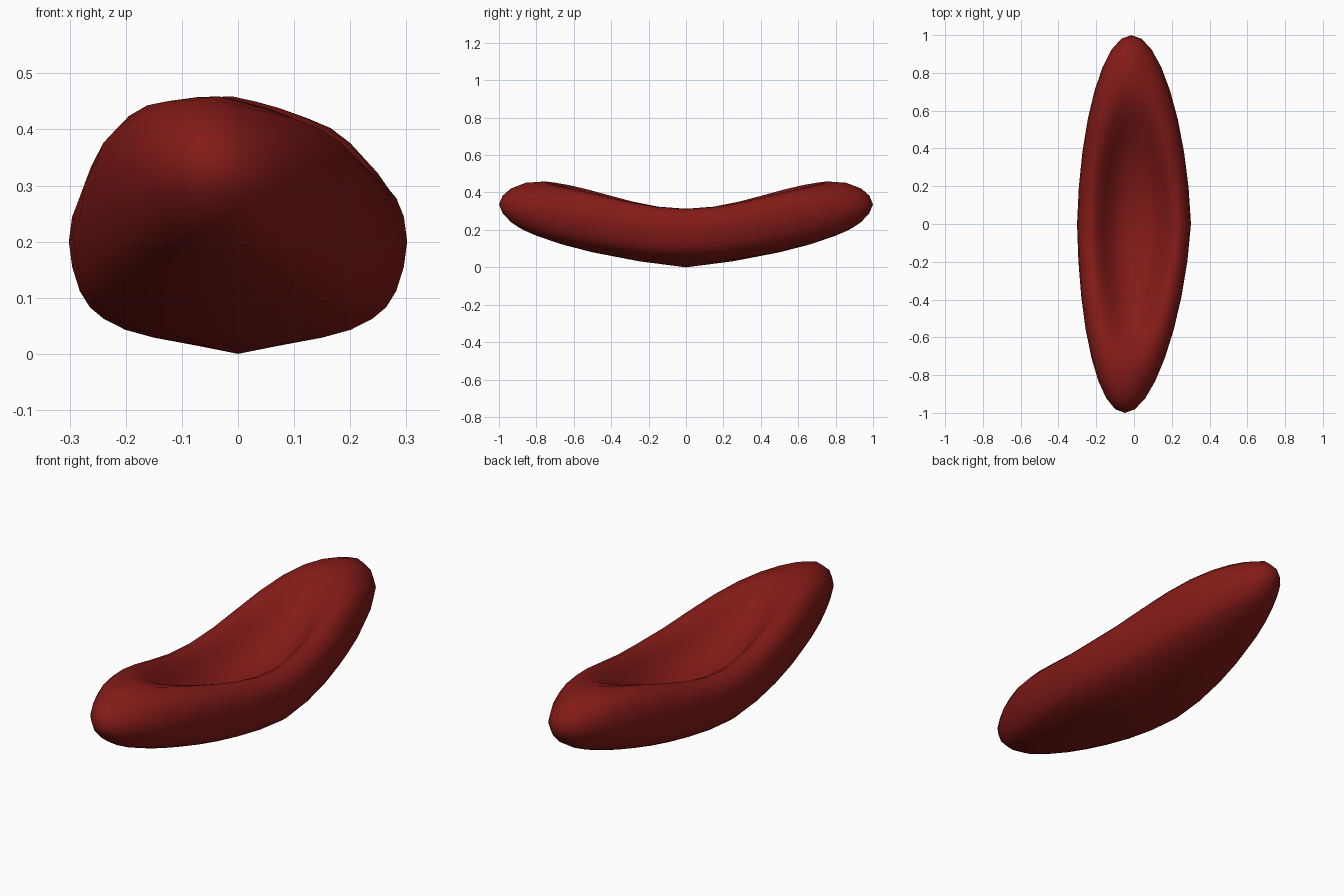
import bpy, bmesh, math

if "Cube" in bpy.data.objects:
    bpy.data.objects.remove(bpy.data.objects["Cube"])

SEGMENTS = 32
# Dimpled-disc profile (radius fraction, height), underside centre to dimple centre
PROFILE = [(0.25, 0.015), (0.5, 0.029), (0.67, 0.043), (0.8, 0.063), (0.88, 0.083),
           (0.94, 0.112), (0.985, 0.155), (1.005, 0.2), (0.985, 0.245), (0.94, 0.278),
           (0.86, 0.302), (0.76, 0.313), (0.66, 0.3), (0.55, 0.262), (0.43, 0.218),
           (0.3, 0.188), (0.15, 0.174)]


def warp(x, y, z):
    """Lift both ends, and narrow and skew the outline slightly."""
    a = abs(y)
    low = 0.13 * a ** 1.5
    high = 0.15 * math.sin(math.pi / 2 * a / 0.85) ** 2 - 0.32 * max(x, 0) * a * a
    t = min(z / 0.3, 1)
    width, shift = (0.12, 0.048) if y < 0 else (0.09, 0.014)
    return (x * (1 - width * a) - shift * a ** 1.3, y / 1.005,
            z + low * (1 - t) + high * t)


# Dished cell body
bm = bmesh.new()
rings = []
for r, z in PROFILE:
    ring = []
    for i in range(SEGMENTS):
        ang = 2 * math.pi * i / SEGMENTS
        ring.append(bm.verts.new(warp(0.3 * r * math.cos(ang), r * math.sin(ang), z)))
    rings.append(ring)
bottom = bm.verts.new((0, 0, 0))
top = bm.verts.new((0, 0, 0.17))
for i in range(SEGMENTS):
    j = (i + 1) % SEGMENTS
    for a, b in zip(rings, rings[1:]):
        bm.faces.new((a[i], a[j], b[j], b[i]))
    bm.faces.new((bottom, rings[0][j], rings[0][i]))
    bm.faces.new((top, rings[-1][i], rings[-1][j]))
bmesh.ops.recalc_face_normals(bm, faces=bm.faces)
for f in bm.faces:
    f.smooth = True
mesh = bpy.data.meshes.new("dished_cell")
bm.to_mesh(mesh)
bm.free()
cell = bpy.data.objects.new("dished_cell", mesh)
bpy.context.collection.objects.link(cell)

# Dark red colour
mat = bpy.data.materials.new("dark_red")
mat.diffuse_color = (0.23, 0.011, 0.009, 1)
mat.use_nodes = True
mat.node_tree.nodes["Principled BSDF"].inputs["Base Color"].default_value = mat.diffuse_color
mesh.materials.append(mat)
